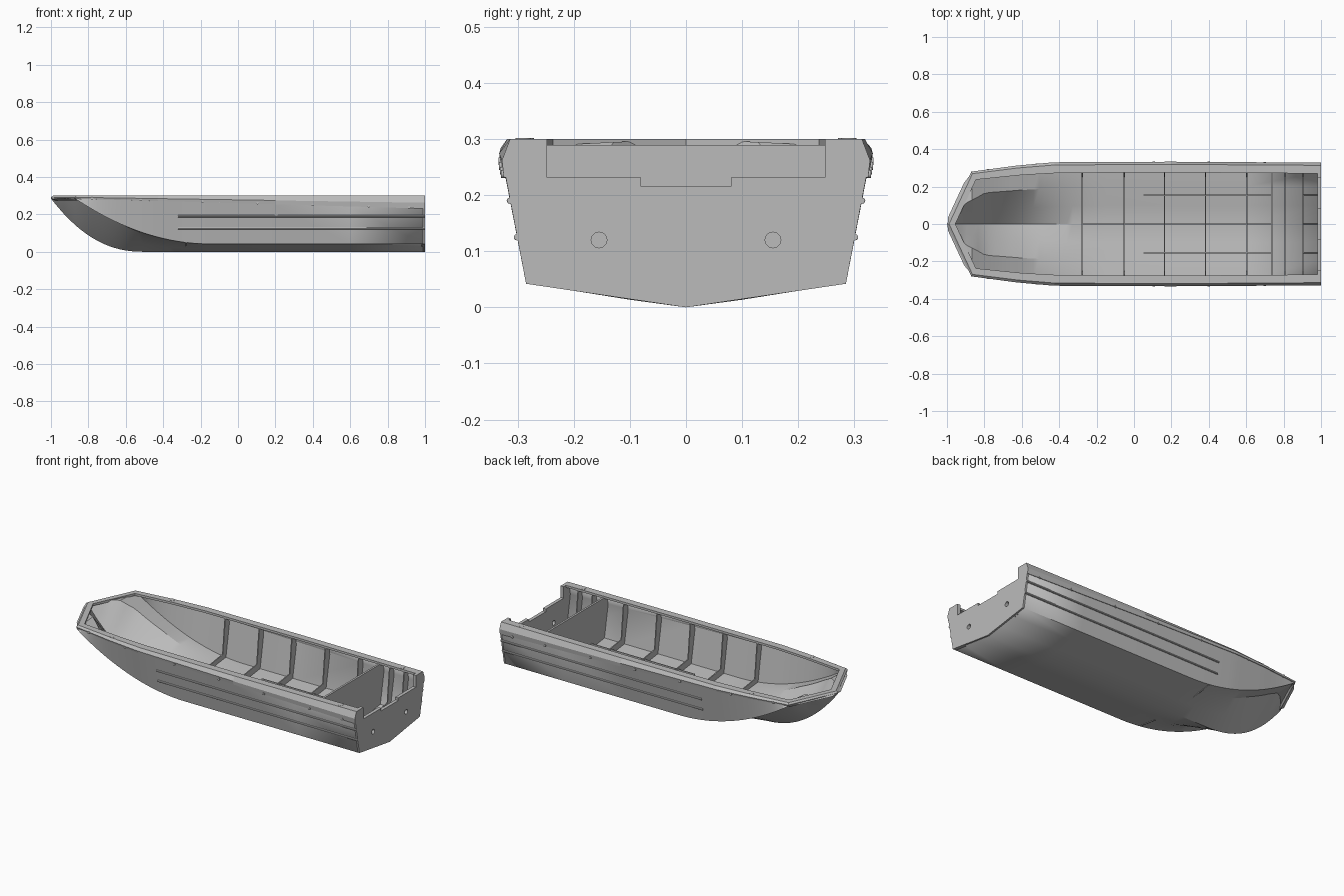
import bpy, bmesh, math
from mathutils import Matrix, Vector

cube = bpy.data.objects.get("Cube")
if cube:
    bpy.data.objects.remove(cube)

grey = bpy.data.materials.new("hull_grey")
grey.use_nodes = True
GREY = (0.5, 0.5, 0.5, 1)
grey.diffuse_color = GREY
grey.node_tree.nodes["Principled BSDF"].inputs["Base Color"].default_value = GREY


def lerp(a, b, t):
    return a + (b - a) * t


def table(x, pts):
    """Piecewise linear lookup."""
    for (x0, v0), (x1, v1) in zip(pts, pts[1:]):
        if x <= x1:
            return lerp(v0, v1, max(0, (x - x0) / (x1 - x0)))
    return pts[-1][1]


def finish(name, bm, smooth=False, fix=True):
    bmesh.ops.remove_doubles(bm, verts=bm.verts, dist=0.0004)
    if fix:
        bmesh.ops.recalc_face_normals(bm, faces=bm.faces)
    mesh = bpy.data.meshes.new(name)
    bm.to_mesh(mesh)
    bm.free()
    mesh.materials.append(grey)
    obj = bpy.data.objects.new(name, mesh)
    bpy.context.collection.objects.link(obj)
    if smooth:
        bpy.ops.object.select_all(action='DESELECT')
        obj.select_set(True)
        bpy.context.view_layer.objects.active = obj
        bpy.ops.object.shade_smooth_by_angle(angle=math.radians(25))
    return obj


def loft(name, rings, closed, smooth=True):
    """Skin a row of equal sections; closed ones get end caps."""
    bm = bmesh.new()
    rows = [[bm.verts.new(p) for p in r] for r in rings]
    n = len(rows[0])
    for a, b in zip(rows, rows[1:]):
        for j in range(n if closed else n - 1):
            k = (j + 1) % n
            bm.faces.new((a[j], a[k], b[k], b[j]))
    if closed:
        bm.faces.new(rows[0])
        bm.faces.new(rows[-1])
    return finish(name, bm, smooth, closed)


def plate(name, half, x, thick):
    """Symmetric (y, z) outline given for one side, extruded along x."""
    outline = half + [(-y, z) for y, z in reversed(half) if y > 0]
    rings = [[(x + d, y, z) for y, z in outline] for d in (0, thick)]
    return loft(name, rings, True, False)


def box(name, lo, hi):
    bm = bmesh.new()
    bmesh.ops.create_cube(bm, size=1)
    lo, hi = Vector(lo), Vector(hi)
    for v in bm.verts:
        v.co = Vector([lerp(lo[i], hi[i], v.co[i] + 0.5) for i in range(3)])
    return finish(name, bm)


def cylinder(name, centre, radius, depth, axis='Z'):
    bm = bmesh.new()
    turn = {'X': Matrix.Rotation(math.pi / 2, 4, 'Y'),
            'Y': Matrix.Rotation(math.pi / 2, 4, 'X'), 'Z': Matrix()}[axis]
    bmesh.ops.create_cone(bm, cap_ends=True, segments=20, radius1=radius,
                          radius2=radius, depth=depth,
                          matrix=Matrix.Translation(centre) @ turn)
    return finish(name, bm, True)


# Plan and profile curves of the boat
OUTER = [(-1, 0), (-0.87, 0.28), (-0.63, 0.312), (-0.43, 0.33), (0.2, 0.333), (1, 0.328)]
INNER = [(-0.955, 0), (-0.845, 0.237), (-0.6, 0.262), (-0.4, 0.273), (0.2, 0.276), (1, 0.27)]
BULGE = [(-1, 0), (-0.95, 0.065), (-0.9, 0.115), (-0.8, 0.17), (-0.6, 0.185), (-0.28, 0.2), (1, 0.2)]
SKIRT = [(-0.87, 0.284), (1, 0.231)]


def chine_y(x):
    return min(0.285, table(x, OUTER))


def side_y(x, z):
    """Outer half width of the topsides at height z."""
    low = table(x, SKIRT)
    return lerp(chine_y(x), table(x, OUTER) - 0.007, (z - 0.042) / (low - 0.042))


def section(x):
    half, low = table(x, OUTER), table(x, SKIRT)
    keel = 0.285 * max(0, (-0.5 - x) / 0.5) ** 2.3
    t = min(1, max(0, (-0.15 - x) / 0.72))
    chine = 0.042 + 0.242 * t ** 2
    yb, yc = table(x, BULGE), chine_y(x)
    zb = lerp(lerp(keel, chine, yb / yc if yc else 1), chine + 0.002, min(1, t * 1.5))
    zb = max(keel, min(zb, 0.286))
    side = [(max(0, half - 0.018), 0.29), (max(0, half - 0.007), max(low, chine)),
            (yc, chine), (yb, zb), (yb * 0.5, lerp(keel, zb, 0.46))]
    pts = [(-y, z) for y, z in side] + [(0, keel)] + [(y, z) for y, z in reversed(side)]
    return [(x, y, z) for y, z in pts]


# Hull shell
stations = [-1, -0.985] + [-0.96 + 0.03 * i for i in range(28)] + [0.2, 0.6, 0.99]
hull = loft("hull_shell", [section(x) for x in stations], False)
shell = hull.modifiers.new("thickness", 'SOLIDIFY')
shell.thickness = 0.01
shell.offset = -1

# Side deck with its sloped outer skirt
rings = []
for (xo, yo), (xi, yi) in zip(OUTER, INNER):
    low = table(xo, SKIRT)
    profile = [(1, 0.3), (0.25, 0.3), (0, lerp(0.3, low, 0.55)), (0.06, low),
               (0.14, low), (0.3, 0.287), (1, 0.287)]
    rings.append([(lerp(xo, xi, t), lerp(yo, yi, t), z) for t, z in profile])
mirrored = [[(x, -y, z) for x, y, z in r] for r in reversed(rings[1:])]
loft("side_deck", mirrored + rings, True, False)

# Transom with stepped motor notch and two drain holes
transom = plate("transom", [(0, 0), (0.285, 0.042), (0.321, 0.231), (0.312, 0.3),
                            (0.248, 0.3), (0.248, 0.231), (0.08, 0.231), (0.08, 0.215)],
                0.98, 0.02)
for s in (-1, 1):
    cutter = cylinder("drain_cutter", (0.99, s * 0.155, 0.12), 0.014, 0.1, 'X')
    cutter.hide_render = True
    cutter.hide_viewport = True
    cutter.display_type = 'WIRE'
    cut = transom.modifiers.new("drain", 'BOOLEAN')
    cut.operation = 'DIFFERENCE'
    cut.solver = 'EXACT'
    cut.object = cutter

# Bulkhead and open ribs
plate("bulkhead", [(0, 0.006), (0.28, 0.047), (0.313, 0.235), (0.305, 0.289)], 0.732, 0.012)
for x in (-0.28, -0.055, 0.16, 0.38, 0.6, 0.805, 0.9):
    plate("rib", [(0, 0.006), (0.28, 0.047), (0.313, 0.235), (0.305, 0.289),
                  (0.272, 0.289), (0.25, 0.085), (0, 0.05)], x, 0.006)

# Floor stringers
for y in (-0.155, 0, 0.155):
    floor = 0.006 + abs(y) * 0.147
    for start, end in ((0.05 if y else -0.28, 0.732), (0.9, 0.985)):
        box("stringer", (start, y - 0.003, floor), (end, y + 0.003, floor + 0.035))

# Spray rails, skirt bolts and deck fittings on both sides
for s in (-1, 1):
    for z in (0.125, 0.19):
        rail = []
        for x in (-0.32, 0, 0.4, 1):
            y = side_y(x, z)
            rail.append([(x, s * (y + 0.006 * math.sin(a)), z + 0.006 * math.cos(a))
                         for a in [i * math.pi / 4 for i in range(8)]])
        loft("spray_rail", rail, True)
    for x in (-0.78, -0.52, -0.19, 0.105, 0.4, 0.7, 0.915):
        z = table(x, SKIRT) + 0.004
        cylinder("skirt_bolt", (x, s * (table(x, OUTER) - 0.003), z), 0.007, 0.009, 'Y')
    for x, y in ((-0.63, 0.285), (0.88, 0.29)):
        cylinder("deck_fitting", (x, s * y, 0.299), 0.014, 0.005)
